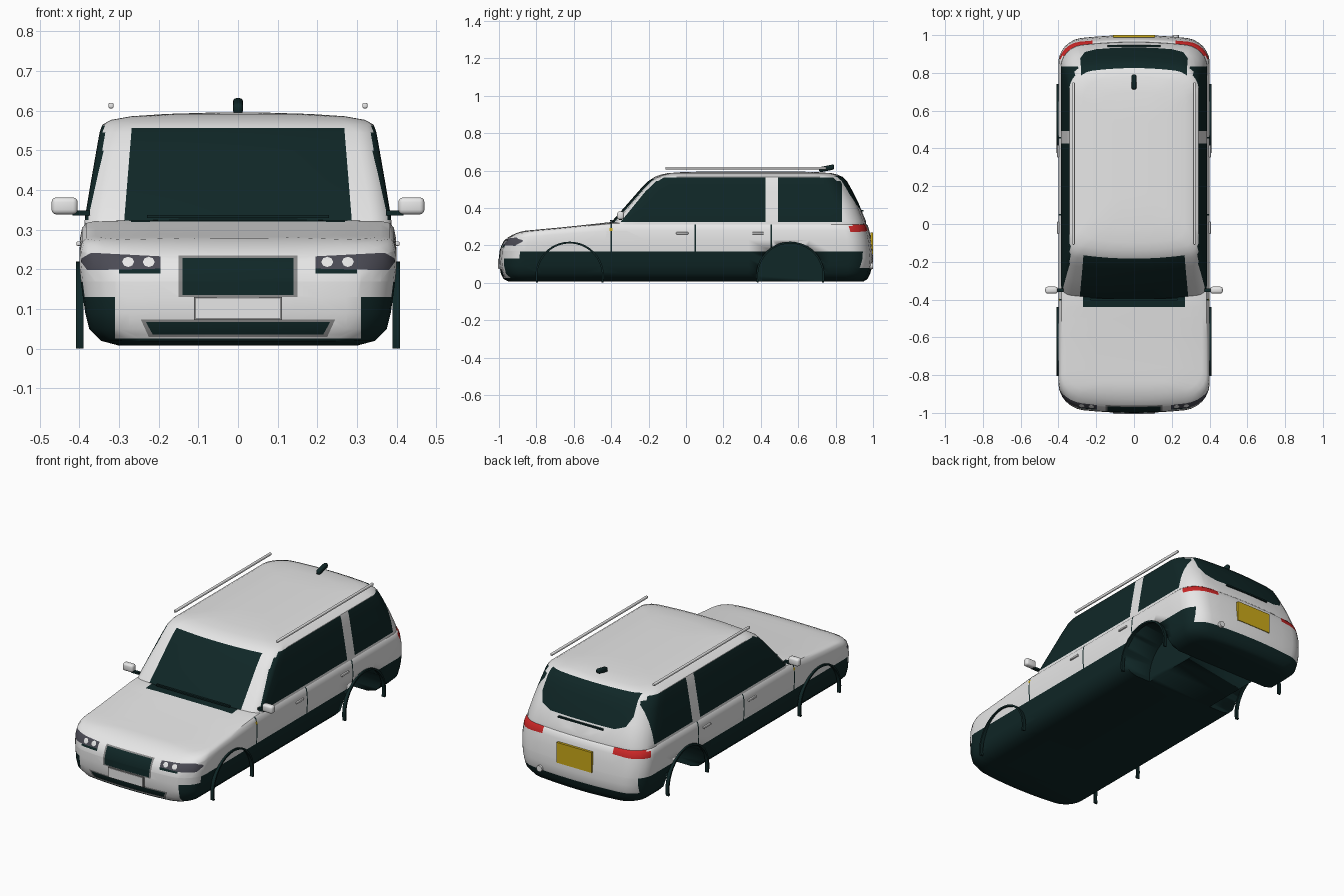
import bpy, bmesh, math
from mathutils import Vector

if "Cube" in bpy.data.objects:
    bpy.data.objects.remove(bpy.data.objects["Cube"])

COLOURS = {"white_paint": (.8, .8, .8), "dark_trim": (.005, .02, .02), "lamp_grey": (.07, .07, .09),
           "frame_grey": (.25, .25, .25), "lamp_red": (.6, .02, .02), "plate_yellow": (.6, .4, .01)}
MATS = []
for label, rgb in COLOURS.items():
    m = bpy.data.materials.new(label)
    m.use_nodes = True
    m.diffuse_color = (*rgb, 1)
    m.node_tree.nodes["Principled BSDF"].inputs["Base Color"].default_value = (*rgb, 1)
    MATS.append(m)
WHITE, DARK, LAMP, FRAME, RED, YELLOW = range(6)


def finish(bm, name, mat=None, angle=35):
    me = bpy.data.meshes.new(name)
    bm.to_mesh(me)
    bm.free()
    ob = bpy.data.objects.new(name, me)
    bpy.context.collection.objects.link(ob)
    for m in (MATS if mat is None else [MATS[mat]]):
        me.materials.append(m)
    bpy.ops.object.select_all(action='DESELECT')
    ob.select_set(True)
    bpy.context.view_layer.objects.active = ob
    bpy.ops.object.shade_smooth_by_angle(angle=math.radians(angle))
    return ob


def contour(w, yf, yb, rf, rb, bow=.03, steps=6, sides=16):
    """Right half of a rounded plan outline, from front centre to back centre."""
    pts = [((w - rf) * i / 4, yf) for i in range(4)]
    for i in range(steps + 1):
        a = math.pi / 2 * i / steps
        pts.append((w - rf + rf * math.sin(a), yf + rf * (1 - math.cos(a))))
    y0, y1 = yf + rf, yb - rb
    pts += [(w, y0 + (y1 - y0) * i / sides) for i in range(1, sides)]
    for i in range(steps + 1):
        a = math.pi / 2 * i / steps
        pts.append((w - rb + rb * math.cos(a), yb - rb + rb * math.sin(a)))
    pts += [((w - rb) * i / 4, yb) for i in (3, 2, 1, 0)]
    half = len(pts) // 2
    return [(x, y + (bow if k < half else -bow) * (x / w) ** 2
             * max(0, 1 - (min(y - yf, yb - y)) / .3)) for k, (x, y) in enumerate(pts)]


def shell(rings, height=lambda y, z: z):
    """Stack plan outlines (z, width, front, back, radii) and close both ends."""
    bm = bmesh.new()
    loops = []
    for z, *plan in rings:
        half = contour(*plan)
        full = half + [(-x, y) for x, y in half[-2:0:-1]]
        loops.append([bm.verts.new((x, y, height(y, z))) for x, y in full])
    n = len(loops[0])
    for a, b in zip(loops, loops[1:]):
        for i in range(n):
            j = (i + 1) % n
            bm.faces.new((a[i], a[j], b[j], b[i]))
    for loop in (loops[0], loops[-1]):
        for i in range(n // 2):
            quad = [loop[i], loop[i + 1], loop[(n - i - 1) % n], loop[(n - i) % n]]
            bm.faces.new(list(dict.fromkeys(quad)))
    bmesh.ops.recalc_face_normals(bm, faces=bm.faces)
    return bm


def paint(bm, poly, axis, sign, mat, limit=.3):
    """Cut a convex outline into the faces that look along an axis and colour it."""
    u, v = [k for k in range(3) if k != axis]
    lo = [min(p[k] for p in poly) for k in (0, 1)]
    hi = [max(p[k] for p in poly) for k in (0, 1)]
    mid = Vector((sum(p[0] for p in poly), sum(p[1] for p in poly))) / len(poly)
    planes = []
    for p, q in zip(poly, poly[1:] + poly[:1]):
        no = Vector((q[1] - p[1], p[0] - q[0])).normalized()
        planes.append((Vector(p), no if no.dot(mid - Vector(p)) < 0 else -no))

    def facing():
        bm.normal_update()
        return [f for f in bm.faces if f.normal[axis] * sign > limit
                and all(max(w.co[k] for w in f.verts) > lo[i] and min(w.co[k] for w in f.verts) < hi[i]
                        for i, k in enumerate((u, v)))]
    for co, no in planes:
        faces = facing()
        geom = faces + list({e for f in faces for e in f.edges}) + list({w for f in faces for w in f.verts})
        co3, no3 = Vector(), Vector()
        co3[u], co3[v], no3[u], no3[v] = *co, *no
        bmesh.ops.bisect_plane(bm, geom=geom, dist=1e-5, plane_co=co3, plane_no=no3)
    for f in facing():
        c = f.calc_center_median()
        if all((Vector((c[u], c[v])) - co).dot(no) < 1e-5 for co, no in planes):
            f.material_index = mat


def rect(a0, a1, b0, b1):
    return [(a0, b0), (a1, b0), (a1, b1), (a0, b1)]


def flip(poly, s):
    return [(x * s, z) for x, z in poly]


def box(name, centre, size, mat, bevel=0):
    bm = bmesh.new()
    bmesh.ops.create_cube(bm, size=1)
    for v in bm.verts:
        v.co = Vector(c * s for c, s in zip(v.co, size)) + Vector(centre)
    if bevel:
        bmesh.ops.bevel(bm, geom=bm.edges[:], offset=bevel, segments=3, affect='EDGES', profile=.5)
    return finish(bm, name, mat)


# Lower body, with the bonnet sloping down to the nose
HOOD = [(-1, .235), (-.96, .25), (-.88, .277), (-.65, .298), (-.4, .325), (2, .325)]


def bonnet(y, z):
    if z <= .17:
        return z
    y = max(y, -1)
    for (y0, h0), (y1, h1) in zip(HOOD, HOOD[1:]):
        if y <= y1:
            h = h0 + (h1 - h0) * (y - y0) / (y1 - y0)
            return .17 + (z - .17) * (h - .17) / .155


body = shell([(.008, .30, -.95, .95, .1, .1), (.02, .345, -.975, .97, .1, .1), (.05, .375, -.99, .985, .1, .1),
              (.09, .385, -.998, .997, .11, .11), (.13, .391, -1, 1, .12, .11), (.17, .396, -.997, .997, .12, .11),
              (.23, .4, -.988, .99, .12, .11), (.28, .398, -.975, .98, .12, .11), (.305, .393, -.955, .972, .12, .11),
              (.317, .383, -.93, .96, .12, .11), (.322, .36, -.9, .94, .11, .1), (.325, .2, -.86, .8, .08, .1)], bonnet)
bmesh.ops.bisect_plane(body, geom=body.verts[:] + body.edges[:] + body.faces[:],
                       plane_co=(0, 0, .168), plane_no=(0, 0, 1))
for f in body.faces:
    f.material_index = DARK if f.calc_center_median().z < .168 else WHITE

# Bumpers, grille, plates and lamps
paint(body, rect(-.31, .31, .026, .169), 1, -1, WHITE)
paint(body, rect(-.36, .36, .08, .169), 1, 1, WHITE)
paint(body, rect(-.15, .15, .13, .235), 1, -1, FRAME)
paint(body, rect(-.14, .14, .135, .229), 1, -1, DARK)
paint(body, [(-.225, .03), (.225, .03), (.245, .074), (-.245, .074)], 1, -1, FRAME)
paint(body, [(-.215, .036), (.215, .036), (.232, .067), (-.232, .067)], 1, -1, DARK)
for s in (1, -1):
    paint(body, flip(rect(.30, .42, .13, .169), s), 1, -1, WHITE)
    paint(body, flip(rect(.195, .3, .19, .202), s), 1, -1, DARK)
    paint(body, flip([(.195, .202), (.38, .198), (.4, .225), (.37, .242), (.195, .233)], s), 1, -1, LAMP, .2)
    for x in (.225, .277):
        paint(body, [(s * x + .015 * math.cos(a * math.pi / 4), .219 + .013 * math.sin(a * math.pi / 4))
                     for a in range(8)], 1, -1, WHITE)
    paint(body, flip([(.22, .28), (.42, .27), (.42, .325), (.22, .32)], s), 1, 1, RED)
    paint(body, rect(.925, .99, .275, .325), 0, s, RED)
    # Door seams and side indicator
    for y in (-.4, .05, .457):
        paint(body, rect(y - .004, y + .004, .168, .318), 0, s, DARK)
    paint(body, rect(-.408, -.394, .277, .292), 0, s, YELLOW)
paint(body, rect(-.27, .27, -.44, -.37), 2, 1, DARK)
body_ob = finish(body, "lower_body")

# Wheel wells and arch lips
ARCH_Z, ARCH_R = .037, .183
for label, y in (("front", -.622), ("rear", .558)):
    for s in (1, -1):
        side = "left" if s > 0 else "right"
        bm = bmesh.new()
        bmesh.ops.create_cone(bm, cap_ends=True, segments=48, radius1=ARCH_R - .004, radius2=ARCH_R - .004, depth=.3)
        for v in bm.verts:
            v.co = Vector((v.co.z + s * .36, y + v.co.x, ARCH_Z + v.co.y))
        bmesh.ops.recalc_face_normals(bm, faces=bm.faces)
        for f in bm.faces:
            f.material_index = DARK
        cutter = finish(bm, "well_cutter")
        cutter.hide_render = True
        mod = body_ob.modifiers.new("well", 'BOOLEAN')
        mod.operation, mod.solver, mod.object = 'DIFFERENCE', 'EXACT', cutter
        bpy.context.view_layer.objects.active = body_ob
        bpy.ops.object.modifier_apply(modifier=mod.name)
        bpy.data.objects.remove(cutter)

        bm = bmesh.new()
        rows = []
        for i in range(33):
            a = math.radians(-11.5 + 203 * i / 32)
            rows.append([bm.verts.new((s * x, y + r * math.cos(a), ARCH_Z + r * math.sin(a)))
                         for x, r in ((.39, ARCH_R), (.409, ARCH_R), (.409, ARCH_R - .01), (.39, ARCH_R - .01))])
        for p, q in zip(rows, rows[1:]):
            for k in range(4):
                bm.faces.new((p[k], p[k - 1], q[k - 1], q[k]))
        bm.faces.new(rows[0])
        bm.faces.new(rows[-1])
        bmesh.ops.recalc_face_normals(bm, faces=bm.faces)
        finish(bm, f"{label}_{side}_arch_lip", DARK)

# Cabin with cut windows
cabin = shell([(.30, .388, -.415, .965, .05, .11), (.33, .386, -.395, .962, .05, .11), (.42, .371, -.315, .925, .05, .11),
               (.50, .357, -.245, .885, .05, .11), (.545, .349, -.2, .86, .05, .11), (.565, .342, -.17, .84, .06, .11),
               (.577, .32, -.14, .815, .06, .11), (.586, .27, -.1, .78, .06, .1), (.592, .18, -.02, .7, .06, .08),
               (.595, .08, .1, .6, .03, .03)])
paint(cabin, [(-.287, .322), (.287, .322), (.268, .556), (-.268, .556)], 1, -1, DARK)
paint(cabin, [(-.28, .572), (-.285, .47), (-.26, .42), (-.2, .398), (.2, .398), (.26, .42), (.285, .47), (.28, .572)],
      1, 1, DARK, .25)
for s in (1, -1):
    paint(cabin, [(-.35, .325), (.425, .325), (.425, .563), (-.125, .563), (-.175, .54)], 0, s, DARK, .5)
    paint(cabin, rect(.493, .835, .325, .563), 0, s, DARK, .5)
finish(cabin, "cabin")

# Number plates and wipers
box("front_plate_frame", (0, -.997, .102), (.222, .012, .058), FRAME)
box("front_plate", (0, -.999, .102), (.212, .012, .05), WHITE)
box("rear_plate", (0, .994, .212), (.22, .014, .115), YELLOW)
box("rear_wiper", (0, .942, .385), (.28, .012, .008), DARK)
box("front_wiper", (0, -.4, .333), (.46, .012, .008), DARK)

# Mirrors, handles and roof rails
for s, side in ((1, "left"), (-1, "right")):
    box(side + "_mirror", (s * .437, -.35, .36), (.066, .036, .043), WHITE, .012)
    box(side + "_mirror_stem", (s * .395, -.35, .342), (.045, .018, .012), DARK)
    for y, part in ((-.02, "front"), (.385, "rear")):
        box(f"{part}_{side}_handle", (s * .4, y, .265), (.014, .065, .011), WHITE, .003)
    box(side + "_roof_rail", (s * .32, .32, .613), (.013, .86, .014), WHITE, .004)

# Antenna fin and tow cover
antenna = box("antenna", (0, .752, .612), (.026, .08, .028), DARK, .01)
for v in antenna.data.vertices:
    v.co.z += (v.co.y - .752) * .2
bm = bmesh.new()
bmesh.ops.create_cone(bm, cap_ends=True, segments=16, radius1=.017, radius2=.017, depth=.03)
for v in bm.verts:
    v.co = Vector((.22 + v.co.x, .985 + v.co.z, .09 + v.co.y))
bmesh.ops.recalc_face_normals(bm, faces=bm.faces)
finish(bm, "tow_cover", WHITE)
